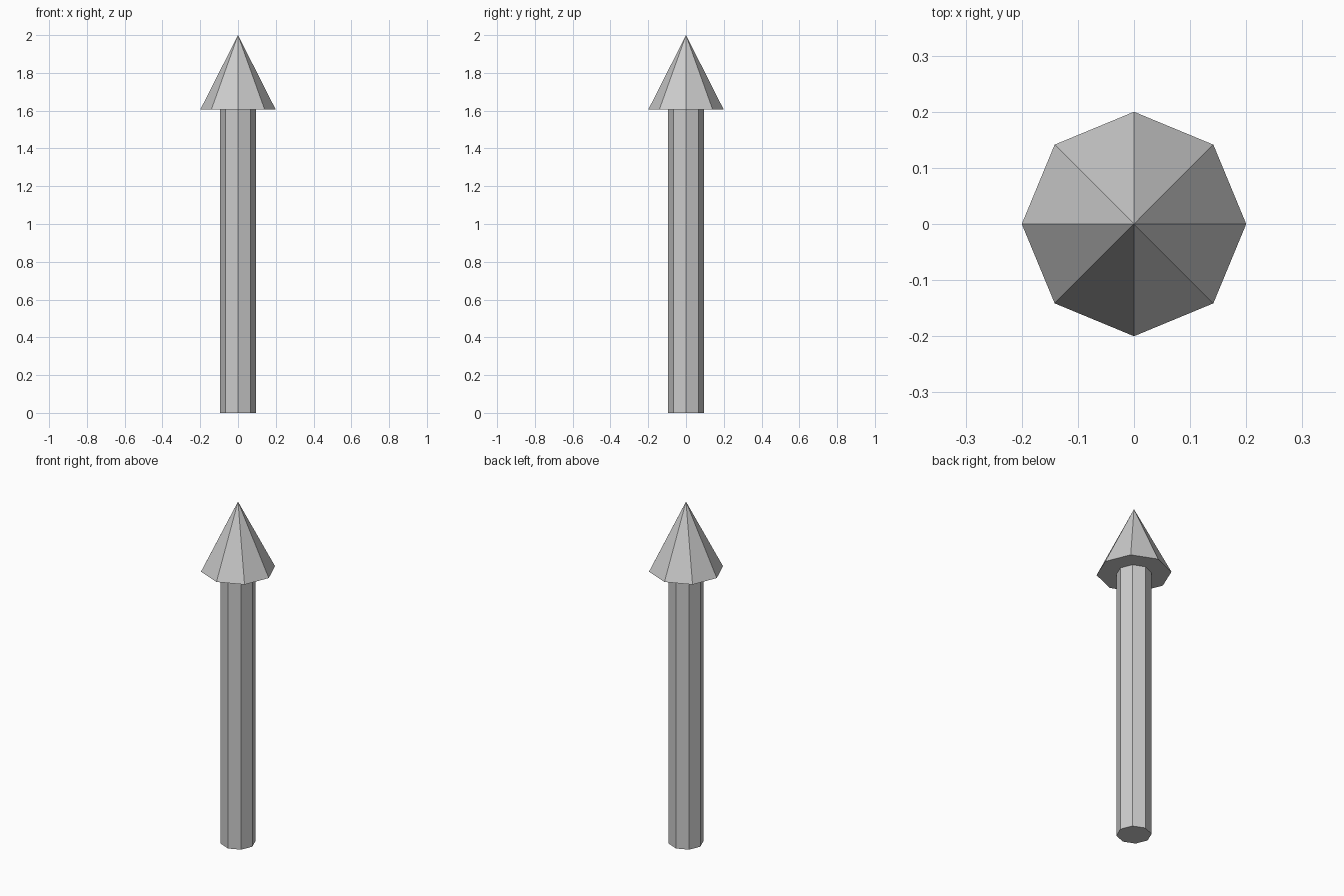
import bpy

if "Cube" in bpy.data.objects:
    bpy.data.objects.remove(bpy.data.objects["Cube"])

SIDES = 8
NECK_Z = 1.605   # where the shaft meets the head
TOP_Z = 2.0


def add_part(name, bottom_radius, top_radius, z0, z1):
    """Eight-sided flat-shaded cone or prism between two heights."""
    bpy.ops.mesh.primitive_cone_add(
        vertices=SIDES, radius1=bottom_radius, radius2=top_radius,
        depth=z1 - z0, location=(0, 0, (z0 + z1) / 2))
    part = bpy.context.object
    part.name = name
    return part


# Straight shaft standing on the ground
add_part("shaft", 0.094, 0.094, 0.0, NECK_Z)

# Pointed head with a flat underside
add_part("arrow_head", 0.2, 0.0, NECK_Z, TOP_Z)
